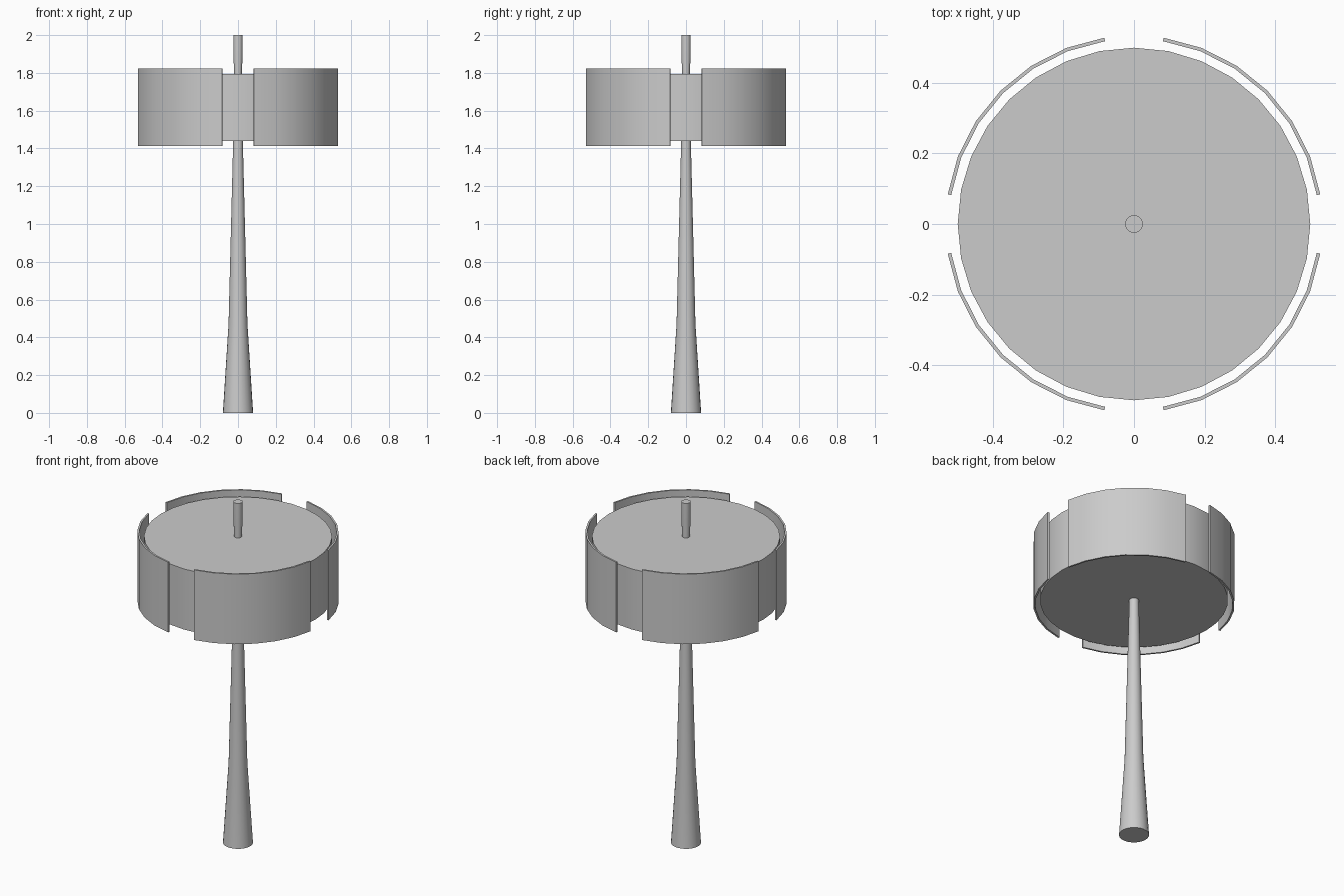
import bpy, bmesh
from math import cos, sin, pi, radians

if "Cube" in bpy.data.objects:
    bpy.data.objects.remove(bpy.data.objects["Cube"])


def make(name, verts, faces):
    mesh = bpy.data.meshes.new(name)
    mesh.from_pydata(verts, [], faces)
    bm = bmesh.new()
    bm.from_mesh(mesh)
    bmesh.ops.recalc_face_normals(bm, faces=bm.faces)
    bm.to_mesh(mesh)
    bm.free()
    ob = bpy.data.objects.new(name, mesh)
    bpy.context.collection.objects.link(ob)
    bpy.context.view_layer.objects.active = ob
    ob.select_set(True)
    bpy.ops.object.shade_smooth_by_angle(angle=radians(35))
    ob.select_set(False)
    return ob


def lathe(name, profile, n):
    # Closed solid turned from (radius, height) pairs
    verts = [(r * cos(2 * pi * i / n), r * sin(2 * pi * i / n), z)
             for r, z in profile for i in range(n)]
    rows = len(profile)
    faces = [(k * n + i, k * n + (i + 1) % n, (k + 1) * n + (i + 1) % n, (k + 1) * n + i)
             for k in range(rows - 1) for i in range(n)]
    faces += [tuple(range(n)), tuple(range((rows - 1) * n, rows * n))]
    return make(name, verts, faces)


def arc_panel(name, start, end, n, r_in, r_out, z0, z1):
    # Curved plate with thickness
    verts, faces = [], []
    for i in range(n + 1):
        a = radians(start + (end - start) * i / n)
        verts += [(r * cos(a), r * sin(a), z)
                  for r, z in ((r_in, z0), (r_out, z0), (r_out, z1), (r_in, z1))]
    for i in range(n):
        for k in range(4):
            m = (k + 1) % 4
            faces.append((4 * i + k, 4 * i + m, 4 * i + 4 + m, 4 * i + 4 + k))
    faces += [(0, 1, 2, 3), tuple(4 * n + k for k in range(4))]
    return make(name, verts, faces)


# Tapered stem with a slightly flared tip
lathe("stem", [(0.08, 0), (0.05, 0.47), (0.026, 1.42), (0.02, 1.8), (0.024, 1.88), (0.025, 2.0)], 24)

# Inner drum
lathe("inner_drum", [(0.5, 1.44), (0.5, 1.795)], 32)

# Four outer shade panels separated by gaps
for q in range(4):
    arc_panel(f"shade_panel_{q + 1}", 90 * q + 9, 90 * q + 81, 6, 0.525, 0.535, 1.412, 1.823)
